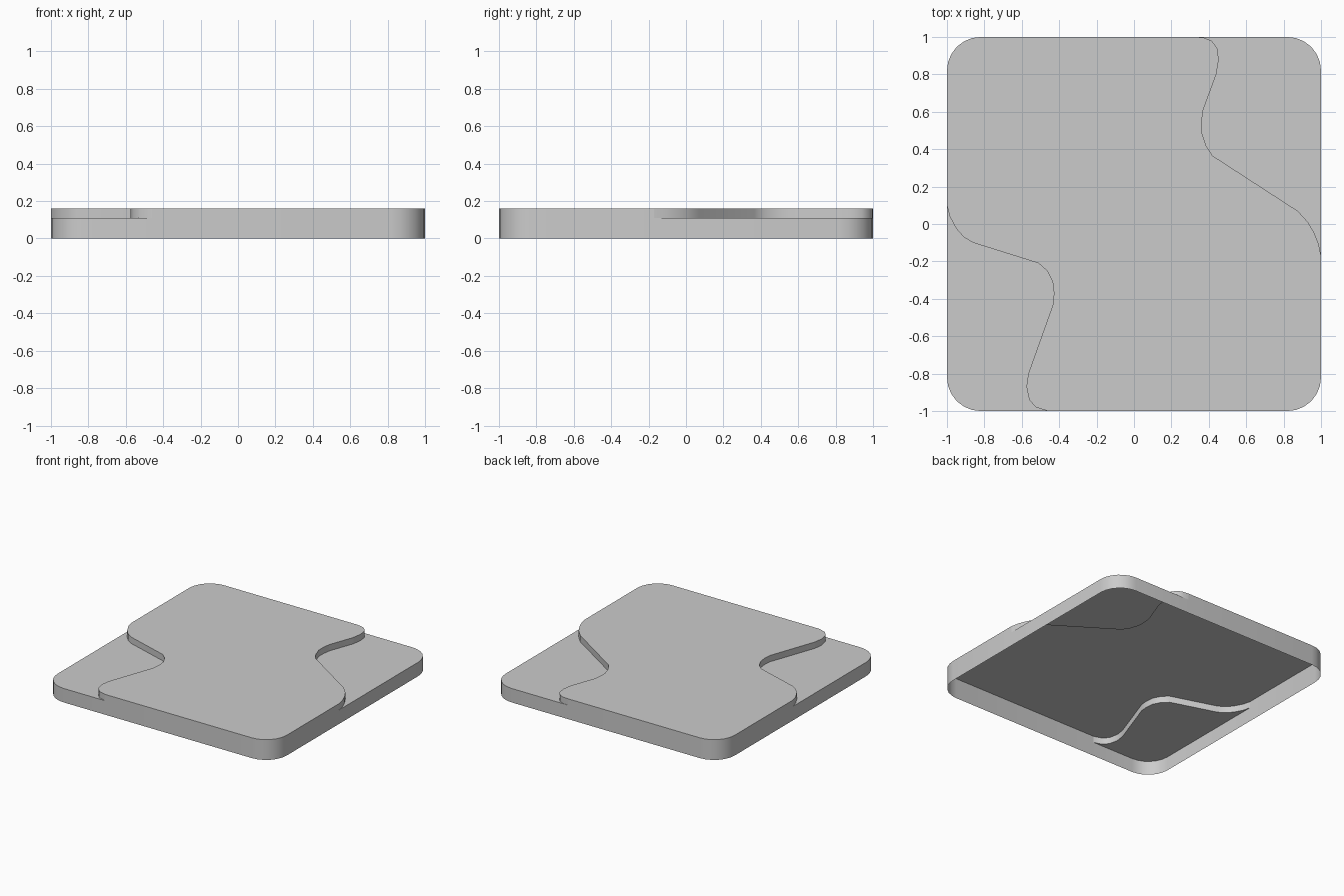
import bpy, bmesh
from math import sin, cos, pi

if "Cube" in bpy.data.objects:
    bpy.data.objects.remove(bpy.data.objects["Cube"])

TOP, LOW, R = 0.16, 0.11, 0.18

def corner(sx, sy, start, n=6):
    # rounded corner arc, counter-clockwise from the start angle
    return [(sx * (1 - R) + R * cos(start + pi / 2 * i / n),
             sy * (1 - R) + R * sin(start + pi / 2 * i / n)) for i in range(n + 1)]

# step lines between the raised plateau and the two lower terraces
right_step = [(1, -0.17), (0.988, -0.11), (0.965, -0.05), (0.93, 0.01), (0.875, 0.07),
              (0.42, 0.365), (0.385, 0.42), (0.362, 0.49), (0.362, 0.55), (0.37, 0.61),
              (0.44, 0.80), (0.453, 0.88), (0.445, 0.94), (0.415, 0.98), (0.375, 0.996), (0.33, 1)]
left_step = [(-1, 0.10), (-0.985, 0.04), (-0.95, -0.025), (-0.91, -0.07), (-0.86, -0.10),
             (-0.51, -0.21), (-0.465, -0.25), (-0.435, -0.31), (-0.428, -0.37), (-0.433, -0.43),
             (-0.565, -0.80), (-0.575, -0.87), (-0.56, -0.94), (-0.525, -0.98), (-0.46, -1)]

def sheet(bm, outline, z):
    # flat top face
    bm.faces.new([bm.verts.new((x, y, z)) for x, y in outline])

def wall(bm, path, z0, z1):
    # vertical strip under a path, facing to the right of travel
    lo = [bm.verts.new((x, y, z0)) for x, y in path]
    hi = [bm.verts.new((x, y, z1)) for x, y in path]
    for i in range(len(path) - 1):
        bm.faces.new((lo[i], lo[i + 1], hi[i + 1], hi[i]))

front_right = [left_step[-1]] + corner(1, -1, -pi / 2) + [right_step[0]]
back_left = [right_step[-1]] + corner(-1, 1, pi / 2) + [left_step[0]]
back_right = corner(1, 1, 0)
front_left = corner(-1, -1, pi)

bm = bmesh.new()
# raised plateau with its outer walls and steps
sheet(bm, front_right + right_step[1:] + back_left[1:] + left_step[1:-1], TOP)
wall(bm, front_right, 0, TOP)
wall(bm, back_left, 0, TOP)
wall(bm, right_step, LOW, TOP)
wall(bm, left_step, LOW, TOP)
# lower terraces, open underneath
for step, rim in ((right_step, back_right), (left_step, front_left)):
    sheet(bm, rim + step[::-1], LOW)
    wall(bm, [step[0]] + rim + [step[-1]], 0, LOW)
bmesh.ops.remove_doubles(bm, verts=bm.verts, dist=1e-4)

mesh = bpy.data.meshes.new("terrain_tile")
bm.to_mesh(mesh)
bm.free()
tile = bpy.data.objects.new("terrain_tile", mesh)
bpy.context.collection.objects.link(tile)
bpy.context.view_layer.objects.active = tile
tile.select_set(True)
bpy.ops.object.shade_smooth_by_angle(angle=0.6)
